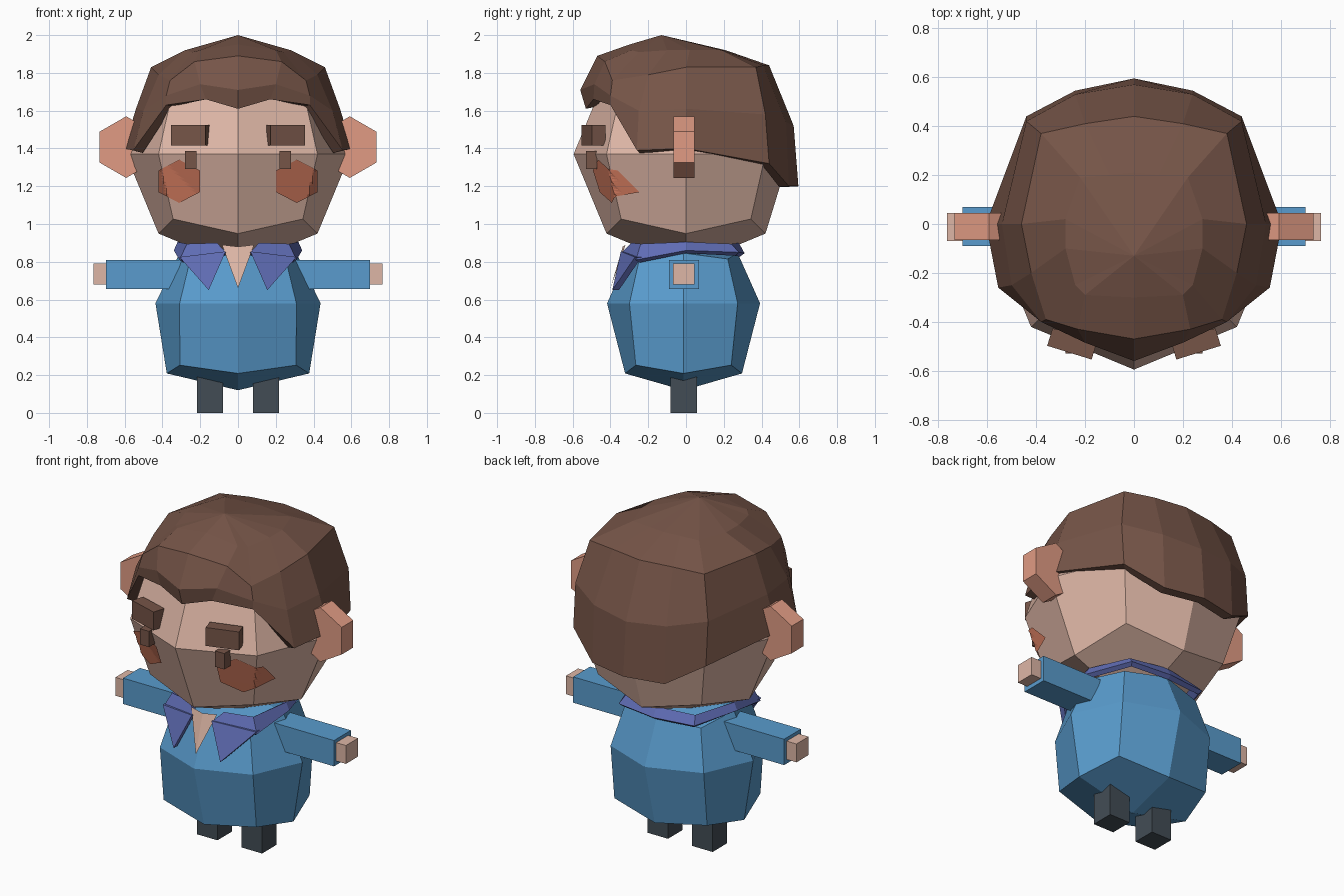
import bpy, bmesh, math
from mathutils import Matrix, Vector

cube = bpy.data.objects.get("Cube")
if cube:
    bpy.data.objects.remove(cube, do_unlink=True)


def material(name, rgb):
    m = bpy.data.materials.new(name)
    m.use_nodes = True
    m.diffuse_color = (*rgb, 1)
    m.node_tree.nodes["Principled BSDF"].inputs["Base Color"].default_value = (*rgb, 1)
    return m


SKIN = material("skin", (.73, .47, .38))
EAR = material("ear pink", (.75, .33, .23))
BLUSH = material("blush", (.66, .2, .115))
HAIR = material("hair brown", (.18, .09, .064))
SHIRT = material("shirt blue", (.1, .33, .61))
COLLAR = material("collar violet", (.115, .15, .455))
LEG = material("trouser slate", (.055, .073, .091))


def finish(bm, name, mat):
    mesh = bpy.data.meshes.new(name)
    bm.to_mesh(mesh)
    bm.free()
    ob = bpy.data.objects.new(name, mesh)
    bpy.context.scene.collection.objects.link(ob)
    mesh.materials.append(mat)
    return ob


def box(name, mat, center, size, turn=0):
    bm = bmesh.new()
    bmesh.ops.create_cube(bm, size=1, matrix=Matrix.LocRotScale(
        Vector(center), Matrix.Rotation(turn, 3, 'Z'), Vector(size)))
    return finish(bm, name, mat)


def ear(name, center, radius, depth):
    """Point-up hexagonal prism facing front."""
    bm = bmesh.new()
    rot = Vector((0, -1, 0)).to_track_quat('Z', 'Y')
    bmesh.ops.create_cone(bm, cap_ends=True, segments=6, radius1=radius, radius2=radius,
                          depth=depth, matrix=Matrix.LocRotScale(Vector(center), rot, None))
    return finish(bm, name, EAR)


def cheek(name, x, z, width, height, target):
    """Point-up hexagon draped over the target from the front."""
    bm = bmesh.new()
    middle = bm.verts.new((x, -.8, z))
    rim = []
    for i in range(6):
        a = math.radians(60 * i + 30)
        rim.append(bm.verts.new((x + width * math.cos(a) / math.cos(math.pi / 6), -.8,
                                 z + height * math.sin(a))))
    for i in range(6):
        bm.faces.new((middle, rim[i], rim[(i + 1) % 6]))
    bmesh.ops.subdivide_edges(bm, edges=bm.edges[:], cuts=7, use_grid_fill=True)
    ob = finish(bm, name, BLUSH)
    wrap = ob.modifiers.new("drape", 'SHRINKWRAP')
    wrap.target = target
    wrap.wrap_method = 'PROJECT'
    wrap.use_project_y = True
    wrap.wrap_mode = 'ABOVE_SURFACE'
    wrap.offset = .008
    return ob


def cube_ball(name, mat, shape):
    """Cube split once and rounded to a unit ball, then reshaped."""
    bm = bmesh.new()
    bmesh.ops.create_cube(bm, size=2)
    bmesh.ops.subdivide_edges(bm, edges=bm.edges[:], cuts=1, use_grid_fill=True)
    for v in bm.verts:
        v.co = shape(v.co.normalized())
    return finish(bm, name, mat)


def half_shell(name, mat, rows, thick, apex=None):
    """Skin rows of points on the left half, mirror them and thicken inward."""
    bm = bmesh.new()
    grid = [[bm.verts.new(p) for p in row] for row in rows]
    for a, b in zip(grid, grid[1:]):
        for i in range(len(a) - 1):
            bm.faces.new((a[i], b[i], b[i + 1], a[i + 1]))
    if apex:
        top = bm.verts.new(apex)
        for a, b in zip(grid[0], grid[0][1:]):
            bm.faces.new((top, a, b))
    ob = finish(bm, name, mat)
    mirror = ob.modifiers.new("mirror", 'MIRROR')
    mirror.merge_threshold = .002
    solid = ob.modifiers.new("thickness", 'SOLIDIFY')
    solid.thickness = thick
    solid.offset = -1
    return ob


# Head
def head_shape(p):
    return Vector((p.x * .595, min(p.y * .595, .55), 1.37 + p.z * .595))


head = cube_ball("head", SKIN, head_shape)


# Rounded shirt, wider towards the hem and flatter at the shoulders
def shirt_shape(p):
    low = p.z < -.1
    z = math.copysign(abs(p.z) ** .62, p.z) * (.46 if low else .33)
    return Vector((p.x * .437 * (1.22 if low else 1),
                   p.y * .405 * (1.08 if low else 1) - .013, .58 + z))


cube_ball("shirt", SHIRT, shirt_shape)

# Hair cap: rows from crown to hairline, points from front to back
half_shell("hair", HAIR, [
    [(0, -.3, 1.95), (.2, -.29, 1.92), (.24, -.25, 1.91), (.28, -.1, 1.92),
     (.28, .02, 1.92), (.22, .19, 1.92), (.1, .2, 1.92), (0, .21, 1.92)],
    [(0, -.47, 1.89), (.23, -.43, 1.86), (.36, -.39, 1.76), (.42, -.2, 1.79),
     (.46, 0, 1.83), (.38, .37, 1.83), (.2, .41, 1.84), (0, .44, 1.84)],
    [(0, -.56, 1.71), (.2, -.485, 1.74), (.38, -.4, 1.68), (.5, -.25, 1.6),
     (.54, 0, 1.61), (.44, .42, 1.58), (.24, .53, 1.54), (0, .57, 1.52)],
    [(0, -.53, 1.61), (.17, -.49, 1.66), (.38, -.4, 1.63), (.555, -.26, 1.39),
     (.605, 0, 1.4), (.44, .44, 1.32), (.24, .545, 1.2), (0, .595, 1.2)],
], .055, (0, -.13, 2))

# Collar band, from front to back
half_shell("collar", COLLAR, [
    [(.11, -.29, .9), (.27, -.24, .895), (.32, 0, .905), (.23, .24, .895), (0, .28, .9)],
    [(.065, -.34, .85), (.31, -.265, .81), (.34, 0, .86), (.25, .28, .85), (0, .31, .845)],
], .03)

# Pointed lapels
bm = bmesh.new()
for s in (1, -1):
    outer = [(s * .065, -.345, .855), (s * .155, -.39, .65), (s * .31, -.27, .825)]
    front = [bm.verts.new(p) for p in outer]
    back = [bm.verts.new((x, y + .035, z)) for x, y, z in outer]
    bm.faces.new(front)
    bm.faces.new(back[::-1])
    for i in range(3):
        j = (i + 1) % 3
        bm.faces.new((front[j], front[i], back[i], back[j]))
bmesh.ops.recalc_face_normals(bm, faces=bm.faces[:])
finish(bm, "lapels", COLLAR)

# Bare skin in the open neckline
bm = bmesh.new()
tip, mid = bm.verts.new((0, -.4, .66)), bm.verts.new((0, -.335, .88))
left, right = [bm.verts.new((s * .085, -.32, .89)) for s in (1, -1)]
bm.faces.new((tip, left, mid))
bm.faces.new((tip, mid, right))
finish(bm, "neckline", SKIN)

# Paired parts
for side, s in (("left", 1), ("right", -1)):
    box(side + "_sleeve", SHIRT, (s * .45, -.01, .733), (.5, .16, .155))
    box(side + "_hand", SKIN, (s * .715, -.012, .735), (.1, .115, .11))
    box(side + "_leg", LEG, (s * .148, -.012, .125), (.137, .138, .25))
    box(side + "_eye", HAIR, (s * .25, -.5, 1.34), (.06, .06, .095))
    box(side + "_eyebrow", HAIR, (s * .253, -.49, 1.47), (.19, .075, .11), s * .3)
    ear(side + "_ear", (s * .592, -.01, 1.407), .163, .11)
    cheek(side + "_cheek", s * .307, 1.228, .108, .113, head)
